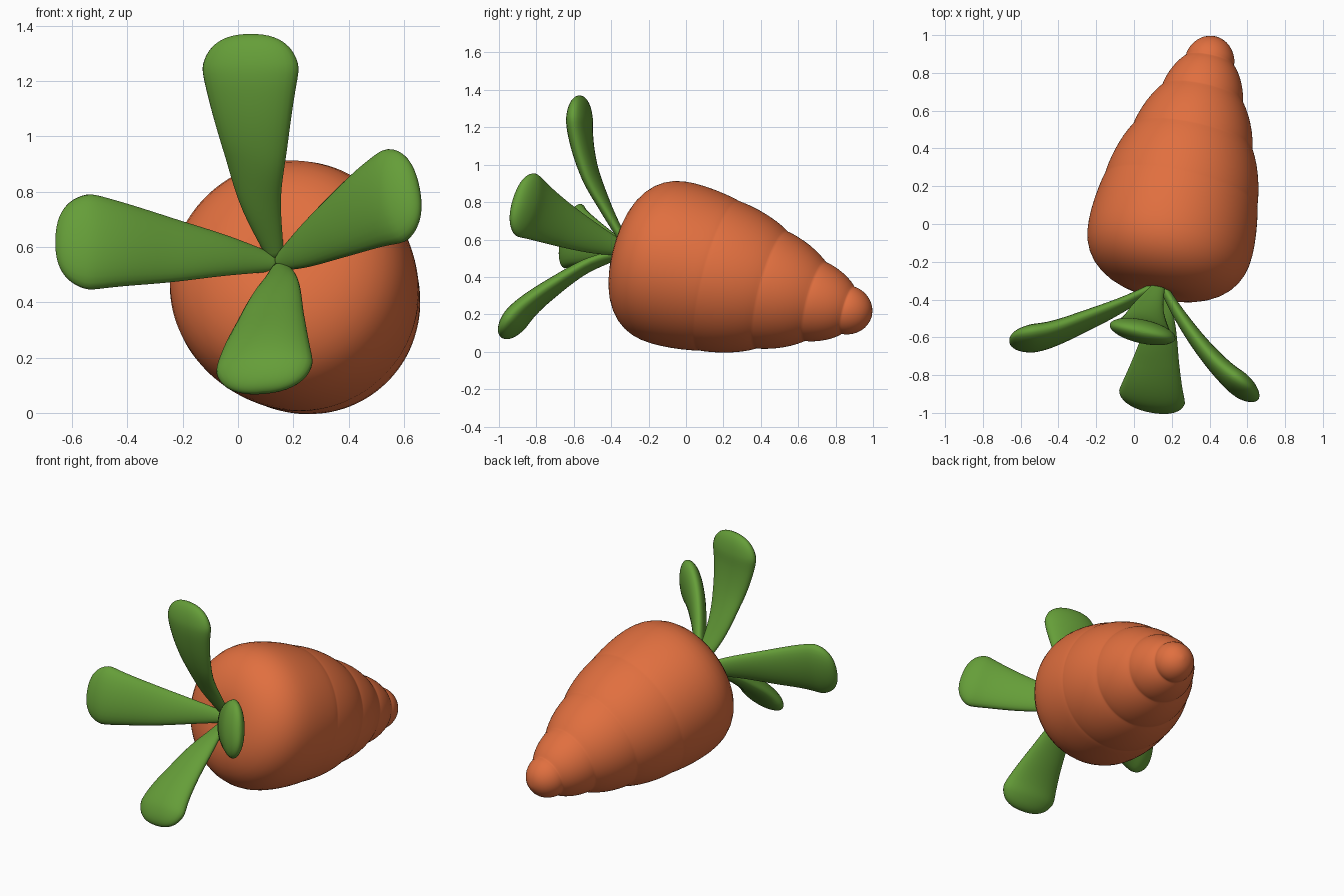
import bpy, bmesh
from math import sin, cos, pi
from mathutils import Vector

if "Cube" in bpy.data.objects:
    bpy.data.objects.remove(bpy.data.objects["Cube"])


def material(name, rgb):
    m = bpy.data.materials.new(name)
    m.diffuse_color = (*rgb, 1)
    m.use_nodes = True
    m.node_tree.nodes["Principled BSDF"].inputs["Base Color"].default_value = m.diffuse_color
    return m


ORANGE = material("carrot_orange", (0.75, 0.16, 0.05))
GREEN = material("leaf_green", (0.13, 0.34, 0.04))


def loft(name, sections, sides, mat, levels):
    """Skin elliptical sections (centre, half-width vector, half-thickness vector)."""
    bm = bmesh.new()
    rings = []
    for c, u, v in sections:
        rings.append([bm.verts.new(c + u * cos(2 * pi * i / sides) + v * sin(2 * pi * i / sides))
                      for i in range(sides)])
    for a, b in zip(rings, rings[1:]):
        for i in range(sides):
            j = (i + 1) % sides
            bm.faces.new((a[i], a[j], b[j], b[i]))
    for ring, c in ((rings[0], sections[0][0]), (rings[-1], sections[-1][0])):
        mid = bm.verts.new(c)
        for i in range(sides):
            bm.faces.new((ring[i], ring[(i + 1) % sides], mid))
    bmesh.ops.recalc_face_normals(bm, faces=bm.faces)
    for f in bm.faces:
        f.smooth = True
    me = bpy.data.meshes.new(name)
    bm.to_mesh(me)
    bm.free()
    me.materials.append(mat)
    ob = bpy.data.objects.new(name, me)
    bpy.context.collection.objects.link(ob)
    if levels:
        sub = ob.modifiers.new("smooth", 'SUBSURF')
        sub.levels = sub.render_levels = levels
    return ob


def spline(pts, t):
    """Catmull-Rom point at t in 0..1."""
    p = [pts[0] * 2 - pts[1]] + pts + [pts[-1] * 2 - pts[-2]]
    n = len(pts) - 1
    i = min(int(t * n), n - 1)
    f = t * n - i
    a, b, c, d = p[i:i + 4]
    return 0.5 * (2 * b + (c - a) * f + (2 * a - 5 * b + 4 * c - d) * f ** 2
                  + (3 * b - a - 3 * c + d) * f ** 3)


# Carrot root: tilted axis, stepped profile of (distance along axis, radius)
CROWN, TIP = Vector((0.13, -0.36, 0.55)), Vector((0.428, 0.985, 0.19))
AXIS = (TIP - CROWN).normalized()
U = AXIS.cross(Vector((0, 0, 1))).normalized()
V = U.cross(AXIS)
profile = [(0.02, 0.02), (0.0, 0.10), (0.01, 0.20), (0.045, 0.30), (0.11, 0.385), (0.20, 0.434),
           (0.30, 0.447), (0.42, 0.441), (0.53, 0.424), (0.56, 0.416), (0.568, 0.413), (0.58, 0.414),
           (0.68, 0.399), (0.79, 0.364), (0.855, 0.331), (0.866, 0.322), (0.878, 0.324),
           (0.96, 0.302), (1.04, 0.267), (1.10, 0.228), (1.112, 0.216), (1.124, 0.219),
           (1.19, 0.200), (1.25, 0.170), (1.288, 0.140), (1.297, 0.128), (1.308, 0.132),
           (1.35, 0.121), (1.395, 0.090), (1.42, 0.052), (1.43, 0.012)]
loft("carrot_root", [(CROWN + AXIS * s, U * r, V * r) for s, r in profile], 64, ORANGE, 1)


# Leaves: paddle shapes along curved paths, widening towards a blunt round tip
def leaf(name, path):
    pts = [Vector(p) for p in path]
    steps = 36
    sections = []
    for k in range(steps + 1):
        t = sin(pi / 2 * k / steps)
        t = min(t, 0.9995)
        tangent = (spline(pts, min(t + 0.01, 1)) - spline(pts, max(t - 0.01, 0))).normalized()
        side = AXIS.cross(tangent).normalized()
        thick = side.cross(tangent).normalized()
        grow = min(1, t / 0.85) ** 0.9
        e = max(0, (t - 0.78) / 0.22)
        w = (0.025 + 0.157 * grow) * (1 - e ** 2.6) ** (1 / 2.4)
        h = (0.018 + 0.047 * grow) * (1 - e ** 2.2) ** 0.5
        sections.append((spline(pts, t), side * w, thick * h))
    loft(name, sections, 28, GREEN, 0)


leaf("leaf_top", [(0.14, -0.31, 0.55), (0.08, -0.43, 0.77), (0.06, -0.52, 0.97),
                  (0.047, -0.565, 1.17), (0.045, -0.57, 1.37)])
leaf("leaf_left", [(0.15, -0.31, 0.54), (-0.05, -0.42, 0.57), (-0.25, -0.51, 0.59),
                   (-0.46, -0.59, 0.613), (-0.66, -0.62, 0.625)])
leaf("leaf_right", [(0.14, -0.31, 0.54), (0.24, -0.48, 0.60), (0.37, -0.66, 0.68),
                    (0.51, -0.81, 0.76), (0.65, -0.91, 0.82)])
leaf("leaf_bottom", [(0.15, -0.33, 0.53), (0.145, -0.53, 0.46), (0.12, -0.72, 0.34),
                     (0.10, -0.87, 0.22), (0.09, -0.985, 0.075)])
